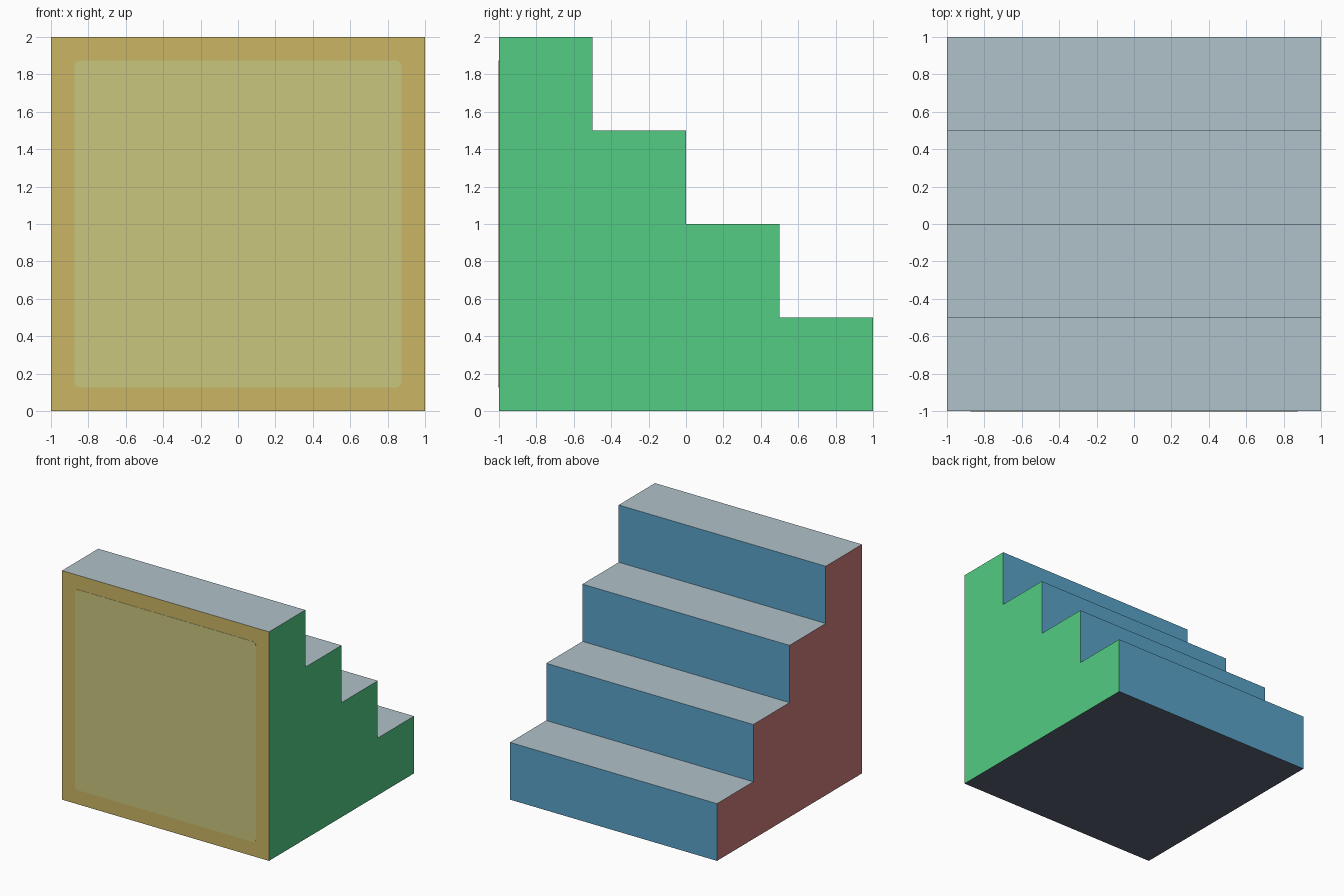
import bpy, bmesh, math
from mathutils import Vector

if "Cube" in bpy.data.objects:
    bpy.data.objects.remove(bpy.data.objects["Cube"])


def material(name, rgb):
    """Flat colour given as sRGB 0-255, stored as linear."""
    lin = [((c / 255 + 0.055) / 1.055) ** 2.4 if c > 10 else c / 3294 for c in rgb]
    m = bpy.data.materials.new(name)
    m.diffuse_color = (*lin, 1)
    m.use_nodes = True
    m.node_tree.nodes["Principled BSDF"].inputs["Base Color"].default_value = m.diffuse_color
    return m


def add_object(name, bm, mats):
    mesh = bpy.data.meshes.new(name)
    bm.to_mesh(mesh)
    bm.free()
    for m in mats:
        mesh.materials.append(m)
    obj = bpy.data.objects.new(name, mesh)
    bpy.context.collection.objects.link(obj)
    return obj


def extrude(points, vec):
    """Closed solid from a flat outline."""
    bm = bmesh.new()
    face = bm.faces.new([bm.verts.new(p) for p in points])
    new = bmesh.ops.extrude_face_region(bm, geom=[face], use_keep_orig=True)["geom"]
    bmesh.ops.translate(bm, vec=vec, verts=[g for g in new if isinstance(g, bmesh.types.BMVert)])
    bmesh.ops.recalc_face_normals(bm, faces=bm.faces[:])
    return bm


# One colour per facing direction
SIDES = [
    (Vector((0, -1, 0)), material("gold_front", (203, 181, 101))),
    (Vector((1, 0, 0)), material("green_right", (83, 204, 132))),
    (Vector((-1, 0, 0)), material("rose_left", (205, 124, 120))),
    (Vector((0, 1, 0)), material("blue_risers", (90, 163, 201))),
    (Vector((0, 0, 1)), material("pale_treads", (176, 194, 202))),
    (Vector((0, 0, -1)), material("slate_base", (92, 100, 118))),
]

# Staircase: stepped profile swept across x
STEPS, S = 4, 0.5
profile = [(-1, -1, 0), (-1, 1, 0)]
for i in range(STEPS):
    y, z = 1 - i * S, (i + 1) * S
    profile += [(-1, y, z), (-1, y - S, z)]
bm = extrude(profile, (2, 0, 0))
for f in bm.faces:
    f.material_index = max(range(6), key=lambda i: f.normal.dot(SIDES[i][0]))
add_object("staircase", bm, [m for _, m in SIDES])

# Front panel: thin plate with small rounded corners
HALF, R, SEG = 0.875, 0.035, 4
outline = []
for q in range(4):
    sx, sz = ((1, 1), (-1, 1), (-1, -1), (1, -1))[q]
    for k in range(SEG + 1):
        a = math.pi / 2 * (q + k / SEG)
        outline.append((sx * (HALF - R) + R * math.cos(a), -1.0,
                        1 + sz * (HALF - R) + R * math.sin(a)))
add_object("front_panel", extrude(outline, (0, -0.002, 0)),
           [material("olive_panel", (202, 198, 127))])
